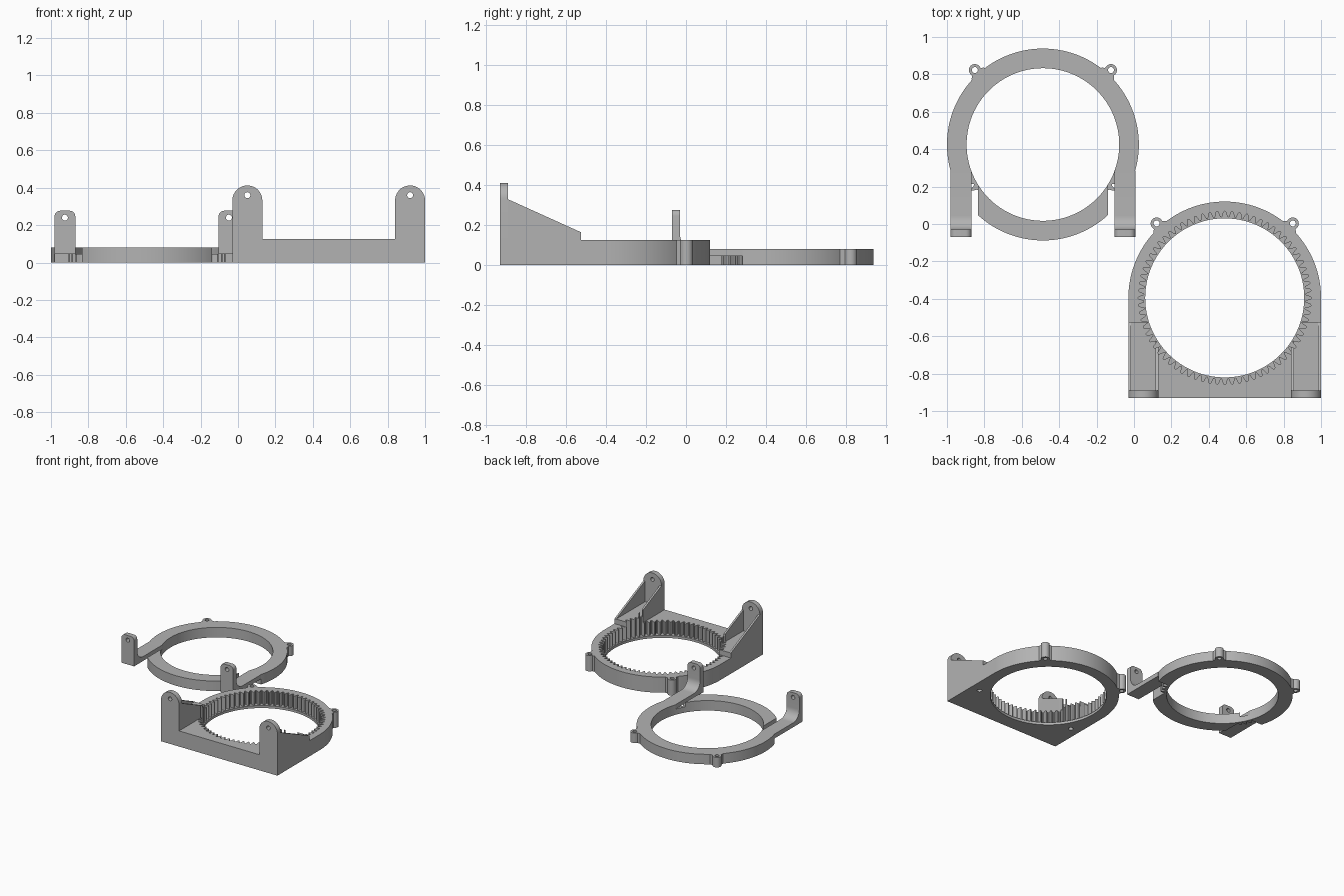
import bpy, bmesh, math
from math import pi, sin, cos

if "Cube" in bpy.data.objects:
    bpy.data.objects.remove(bpy.data.objects["Cube"])

grey = bpy.data.materials.new("grey plastic")
grey.diffuse_color = (0.45, 0.45, 0.45, 1)
grey.use_nodes = True
grey.node_tree.nodes["Principled BSDF"].inputs["Base Color"].default_value = grey.diffuse_color
cutters = []


def prism(name, pts, h0, h1, axis="z", cutter=False):
    """Extrude a 2D outline along an axis from h0 to h1."""
    place = {"z": lambda a, b, h: (a, b, h),
             "y": lambda a, b, h: (a, h, b),
             "x": lambda a, b, h: (h, a, b)}[axis]
    bm = bmesh.new()
    lo = [bm.verts.new(place(a, b, h0)) for a, b in pts]
    hi = [bm.verts.new(place(a, b, h1)) for a, b in pts]
    n = len(pts)
    bm.faces.new(lo)
    bm.faces.new(hi)
    for i in range(n):
        j = (i + 1) % n
        bm.faces.new((lo[i], lo[j], hi[j], hi[i]))
    bmesh.ops.recalc_face_normals(bm, faces=bm.faces)
    me = bpy.data.meshes.new(name)
    bm.to_mesh(me)
    bm.free()
    me.materials.append(grey)
    ob = bpy.data.objects.new(name, me)
    bpy.context.collection.objects.link(ob)
    if cutter:
        ob.hide_render = True
        cutters.append(ob)
    return ob


def arc(cx, cy, r, a0, a1, n):
    return [(cx + r * cos(a0 + (a1 - a0) * i / n), cy + r * sin(a0 + (a1 - a0) * i / n))
            for i in range(n + 1)]


def circle(cx, cy, r, n=24):
    return arc(cx, cy, r, 0, 2 * pi, n)[:-1]


def rect(x0, x1, y0, y1):
    return [(x0, y0), (x1, y0), (x1, y1), (x0, y1)]


def cut(ob, *tools):
    bpy.context.view_layer.objects.active = ob
    for t in tools:
        m = ob.modifiers.new("cut", "BOOLEAN")
        m.operation, m.solver, m.object = "DIFFERENCE", "EXACT", t
        bpy.ops.object.modifier_apply(modifier=m.name)


def teeth(cx, cy, tip, root, first, last, total=72):
    """Rounded tooth outline between two radii."""
    wave = [(0.0, 0), (0.14, 0.12), (0.36, 0.88), (0.5, 1), (0.64, 0.88), (0.86, 0.12)]
    pts = []
    for i in range(first, last):
        for t, k in wave:
            a, r = 2 * pi * (i + t) / total, root + (tip - root) * k
            pts.append((cx + r * cos(a), cy + r * sin(a)))
    return pts


def ears(prefix, cx, cy, height):
    """Screw ears with flared necks on the rear of a ring."""
    for s, side in ((-1, "left"), (1, "right")):
        ex, ey = cx + s * 0.364, cy + 0.398
        a = math.atan2(ey - cy, ex - cx)
        local = [(-0.036, -0.05), (-0.024, -0.045), (-0.012, -0.031)]
        local += arc(0, 0, 0.032, -pi / 2, pi / 2, 16)
        local += [(-0.012, 0.031), (-0.024, 0.045), (-0.036, 0.05)]
        pts = [(ex + u * cos(a) - v * sin(a), ey + u * sin(a) + v * cos(a)) for u, v in local]
        ear = prism(f"{prefix}_ear_{side}", pts, 0, height)
        cut(ear, prism("ear_hole", circle(ex, ey, 0.016), -0.1, 0.3, cutter=True))


# ---- Ring gear housing ----
GX, GY, GR = 0.485, -0.395, 0.515
gear_hole = prism("gear_hole", teeth(GX, GY, 0.43, 0.464, 0, 72), 0.02, 0.8, cutter=True)
lip_hole = prism("lip_hole", circle(GX, GY, 0.425, 128), -0.1, 0.1, cutter=True)
outline = [(GX - GR, -0.93), (GX + GR, -0.93)] + arc(GX, GY, GR, 0, pi, 72)
base = prism("gear_housing", outline, 0, 0.125)
cut(base, gear_hole, lip_hole)
ears("housing", GX, GY, 0.125)

for s, side in ((-1, "left"), (1, "right")):
    def mx(d):
        return GX + s * d
    px = mx(0.435)
    # blind mounting hole underneath
    cut(base, prism("mount_hole", circle(px, -0.66, 0.018), -0.1, 0.1, cutter=True))
    # raised bracket floor
    floor = prism(f"bracket_floor_{side}", rect(mx(GR), mx(0.355), -0.89, -0.525), 0.125, 0.165)
    cut(floor, gear_hole)
    # round-topped post with pivot hole
    post = prism(f"bracket_post_{side}", [(px - 0.08, 0.125), (px + 0.08, 0.125)]
                 + arc(px, 0.332, 0.08, 0, pi, 28), -0.93, -0.89, "y")
    cut(post, prism("pivot_hole", circle(px, 0.36, 0.016), -1.2, -0.7, "y", True))
    # sloped side walls
    slope = [(-0.89, 0.165), (-0.525, 0.165), (-0.89, 0.33)]
    prism(f"outer_gusset_{side}", slope, mx(GR), mx(GR - 0.015), "x")
    inner = prism(f"inner_gusset_{side}", slope, mx(0.355), mx(0.37), "x")
    cut(inner, gear_hole)

# ---- Cover ring with arms ----
CX, CY, CR, CI, H = -0.487, 0.425, 0.513, 0.408, 0.08
END = CY - 0.142
cover = prism("cover_ring", circle(CX, CY, CR, 144), 0, H)
cut(cover, prism("cover_hole", circle(CX, CY, CI, 128), -0.1, 0.3, cutter=True))
ears("cover", CX, CY, H)

for s, side in ((-1, "left"), (1, "right")):
    def mx(d):
        return CX + s * d
    # slot beside the arm
    cut(cover, prism("slot", rect(mx(0.348), mx(0.7), -0.3, END), -0.1, 0.3, cutter=True))
    # exposed toothed sector under the arm
    rim = teeth(0, 0, 0.455, 0.425, -7, -3)
    a0, a1 = math.atan2(rim[0][1], rim[0][0]), math.atan2(rim[-1][1], rim[-1][0])
    sector = rim + arc(0, 0, CI, a1, a0, 16)
    prism(f"toothed_sector_{side}", [(mx(x), CY + y) for x, y in sector], 0, 0.045)
    # arm bending up into a post
    x0, x1 = sorted((mx(0.383), mx(0.494)))
    bend = arc(0.045, H + 0.075, 0.075, -pi / 2, -pi, 12)
    profile = [(-0.07, 0.045), (END, 0.045), (END, H)] + bend + [(-0.03, 0.277), (-0.07, 0.277)]
    arm = prism(f"arm_{side}", profile, x0, x1, "x")
    xm, r = (x0 + x1) / 2, 0.03
    # rounded post corners and pivot hole
    for xc, d in ((x0, 1), (x1, -1)):
        c = [(xc - d * 0.02, 0.30), (xc - d * 0.02, 0.277 - r), (xc, 0.277 - r)]
        c += [(xc + d * r * (1 - cos(t * pi / 16)), 0.277 - r + r * sin(t * pi / 16))
              for t in range(1, 9)]
        c += [(xc + d * r, 0.30)]
        cut(arm, prism("corner", c, -0.2, 0.0, "y", True))
    cut(arm, prism("arm_hole", circle(xm, 0.24, 0.016), -0.2, 0.1, "y", True))

# remove helpers and smooth the curved walls
for c in cutters:
    bpy.data.objects.remove(c, do_unlink=True)
bpy.ops.object.select_all(action="DESELECT")
for ob in bpy.context.scene.objects:
    ob.select_set(True)
    bpy.context.view_layer.objects.active = ob
bpy.ops.object.shade_smooth_by_angle(angle=math.radians(25))
